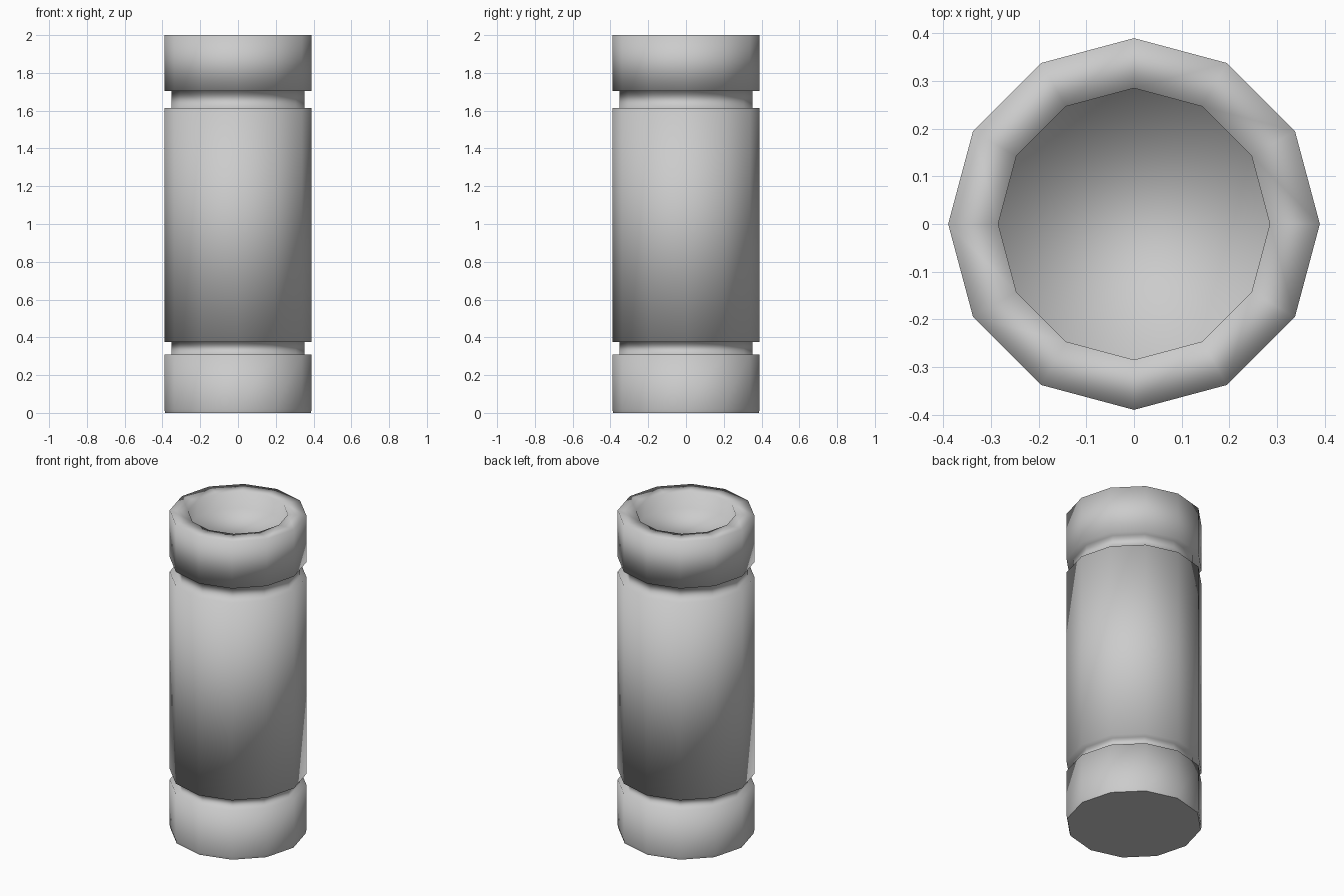
import bpy, bmesh
from math import cos, sin, tau

if "Cube" in bpy.data.objects:
    bpy.data.objects.remove(bpy.data.objects["Cube"])

SIDES = 12
R, GROOVE, BORE = 0.39, 0.353, 0.285

# Outline from the base, up the outside, over the rim and into the recess
profile = [
    (0.385, 0.0), (R, 0.02),
    (R, 0.31), (GROOVE, 0.31), (GROOVE, 0.375), (R, 0.375),      # lower groove
    (R, 1.615), (GROOVE, 1.615), (GROOVE, 1.705), (R, 1.705),    # upper groove
    (R, 2.0), (BORE, 2.0), (BORE, 1.9),                          # rim and recess
]


def lathe(name, points, sides):
    """Revolve an outline about z and cap both ends."""
    bm = bmesh.new()
    rings = [[bm.verts.new((r * cos(tau * i / sides), r * sin(tau * i / sides), z))
              for i in range(sides)] for r, z in points]
    for low, high in zip(rings, rings[1:]):
        for i in range(sides):
            j = (i + 1) % sides
            bm.faces.new((low[i], low[j], high[j], high[i]))
    bm.faces.new(rings[0][::-1])
    bm.faces.new(rings[-1])
    for face in bm.faces:
        face.smooth = True
    bm.faces.ensure_lookup_table()
    bm.faces[-2].smooth = False      # flat base
    mesh = bpy.data.meshes.new(name)
    bm.to_mesh(mesh)
    bm.free()
    obj = bpy.data.objects.new(name, mesh)
    bpy.context.collection.objects.link(obj)
    return obj


# Grooved tube with a recessed top
lathe("grooved_tube", profile, SIDES)
